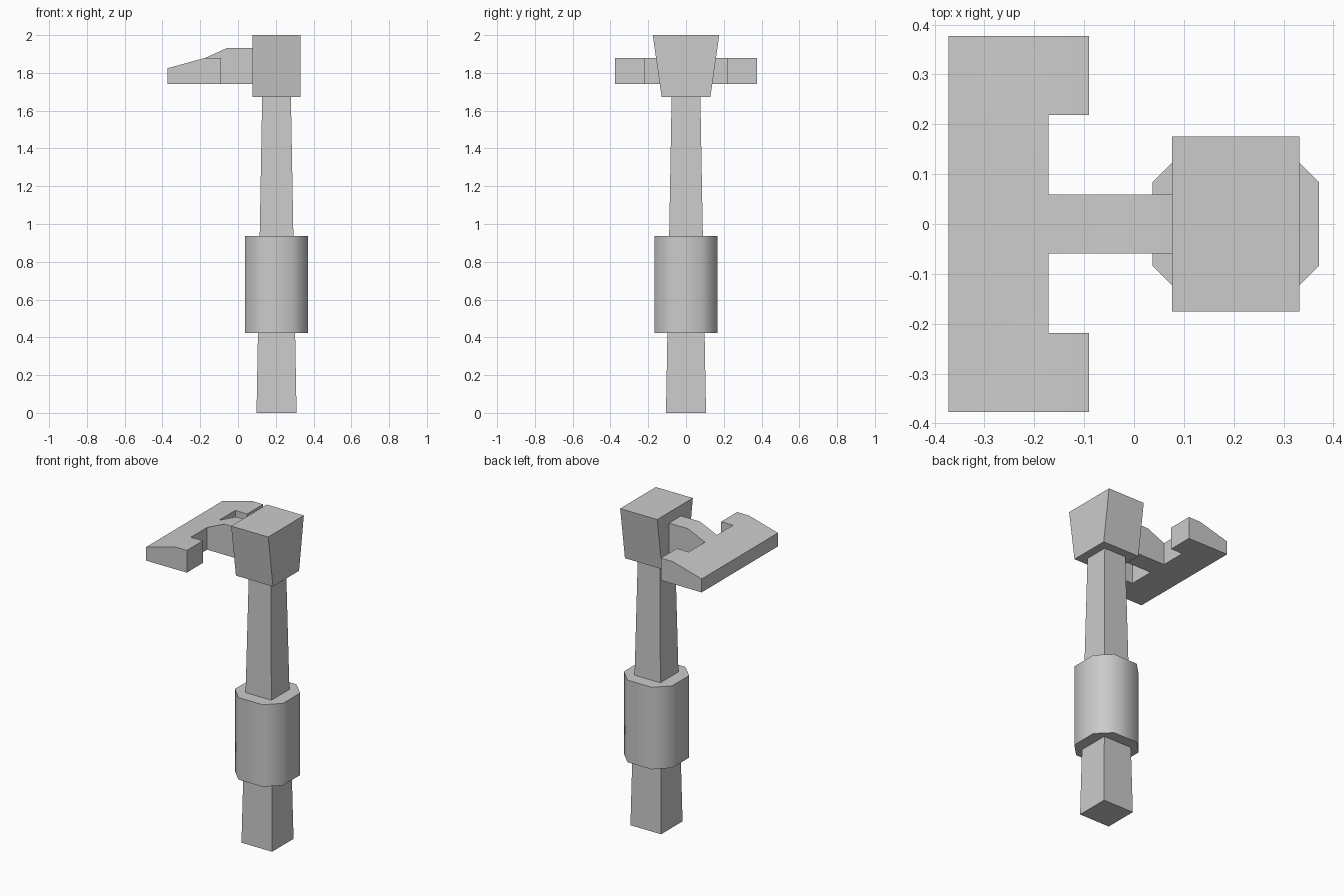
import bpy, bmesh
from math import radians

if "Cube" in bpy.data.objects:
    bpy.data.objects.remove(bpy.data.objects["Cube"])

CX = 0.204  # x of the post axis


def finish(name, bm, smooth=None):
    bmesh.ops.recalc_face_normals(bm, faces=bm.faces)
    me = bpy.data.meshes.new(name)
    bm.to_mesh(me)
    bm.free()
    ob = bpy.data.objects.new(name, me)
    bpy.context.collection.objects.link(ob)
    if smooth:
        bpy.ops.object.select_all(action='DESELECT')
        ob.select_set(True)
        bpy.context.view_layer.objects.active = ob
        bpy.ops.object.shade_smooth_by_angle(angle=radians(smooth))
    return ob


def loft(name, low, high, z0, z1, smooth=None):
    """Closed solid between two outlines around the post axis."""
    bm = bmesh.new()
    a = [bm.verts.new((CX + x, y, z0)) for x, y in low]
    b = [bm.verts.new((CX + x, y, z1)) for x, y in high]
    bm.faces.new(a[::-1])
    bm.faces.new(b)
    n = len(a)
    for i in range(n):
        j = (i + 1) % n
        bm.faces.new((a[i], a[j], b[j], b[i]))
    return finish(name, bm, smooth)


def rect(hx, hy):
    return [(-hx, -hy), (hx, -hy), (hx, hy), (-hx, hy)]


# Tapered post
loft("post", rect(0.106, 0.106), rect(0.076, 0.076), 0, 1.675)

# Eight-sided collar with smooth sides
r, c = 0.167, 0.084
octagon = [(-c, -r), (c, -r), (r, -c), (r, c), (c, r), (-c, r), (-r, c), (-r, -c)]
loft("collar", octagon, octagon, 0.423, 0.936, smooth=50)

# Head block, wider at the top
loft("head", rect(0.128, 0.129), rect(0.128, 0.176), 1.672, 2.0)

# Crossbar with end prongs and a central arm: sloped top cells, extruded down
BASE = 1.741
bm = bmesh.new()


def cell(x0, z0, x1, z1, y0, y1):
    bm.faces.new([bm.verts.new(p) for p in
                  ((x0, y0, z0), (x1, y0, z1), (x1, y1, z1), (x0, y1, z0))])


ys = [-0.377, -0.219, -0.059, 0.059, 0.219, 0.377]
for y0, y1 in zip(ys, ys[1:]):
    cell(-0.372, 1.825, -0.172, 1.88, y0, y1)
for k in (0, 4):
    cell(-0.172, 1.88, -0.09, 1.88, ys[k], ys[k + 1])
cell(-0.172, 1.88, -0.055, 1.933, ys[2], ys[3])
cell(-0.055, 1.933, 0.085, 1.933, ys[2], ys[3])
bmesh.ops.remove_doubles(bm, verts=bm.verts, dist=1e-4)
ext = bmesh.ops.extrude_face_region(bm, geom=bm.faces[:], use_keep_orig=True)
for v in ext["geom"]:
    if isinstance(v, bmesh.types.BMVert):
        v.co.z = BASE
finish("crossbar_arm", bm, smooth=30)
